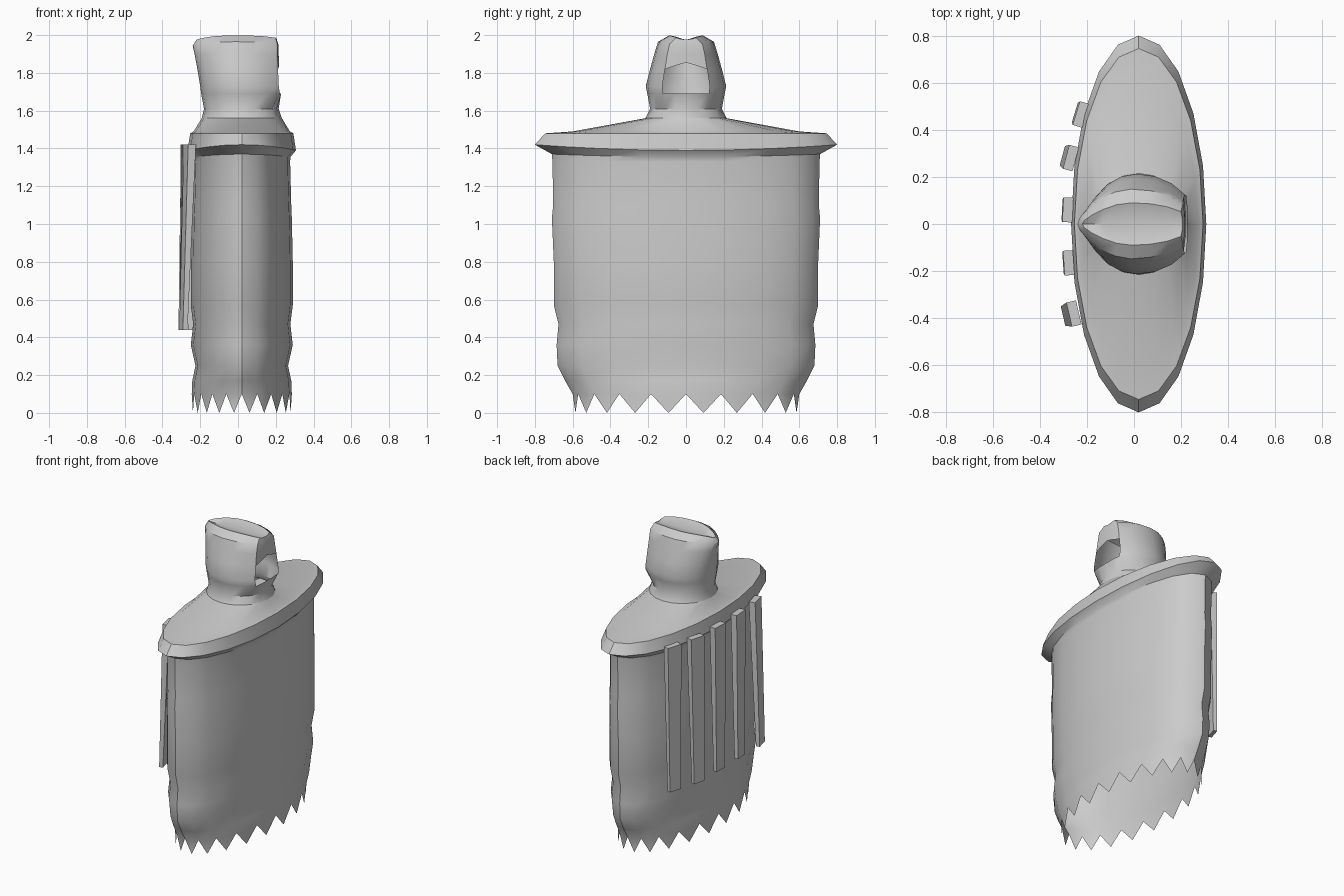
import bpy, bmesh
from math import sin, cos, pi, radians
from mathutils import Matrix, Vector

if "Cube" in bpy.data.objects:
    bpy.data.objects.remove(bpy.data.objects["Cube"])

N = 20
CX = 0.02


def finish(bm, name, angle=35, smooth=True):
    bmesh.ops.recalc_face_normals(bm, faces=bm.faces)
    me = bpy.data.meshes.new(name)
    bm.to_mesh(me)
    bm.free()
    ob = bpy.data.objects.new(name, me)
    bpy.context.collection.objects.link(ob)
    if smooth:
        bpy.ops.object.select_all(action='DESELECT')
        ob.select_set(True)
        bpy.context.view_layer.objects.active = ob
        bpy.ops.object.shade_smooth_by_angle(angle=radians(angle))
    return ob


def ring(bm, fn):
    return [bm.verts.new(fn(k, 2 * pi * k / N)) for k in range(N)]


def bridge(bm, a, b, skip=()):
    for k in range(N):
        if k not in skip:
            j = (k + 1) % N
            bm.faces.new((a[k], a[j], b[j], b[k]))


# Cloak: open elliptical shell (z, x radius, y radius, rise of z at the y ends)
profile = [(0.10, .265, .60, 0), (0.17, .262, .64, 0), (0.25, .245, .68, 0),
           (0.36, .270, .685, 0), (0.47, .257, .675, 0), (0.57, .270, .70, 0),
           (0.80, .270, .70, 0), (1.03, .265, .71, 0), (1.10, .262, .703, 0),
           (1.33, .256, .707, 0), (1.355, .258, .71, .015), (1.39, .287, .80, .03),
           (1.48, .273, .745, 0), (1.49, .255, .60, 0), (1.56, .212, .215, 0)]
bm = bmesh.new()
rings = [ring(bm, lambda k, t: (CX + a * cos(t), b * sin(t), z + dz * sin(t) ** 2))
         for z, a, b, dz in profile]
for lo, hi in zip(rings, rings[1:]):
    bridge(bm, lo, hi)
# Ragged hem: one tooth under every edge
hem = rings[0]
for k in range(N):
    p, q = hem[k], hem[(k + 1) % N]
    mid = (p.co + q.co) / 2
    bm.faces.new((p, q, bm.verts.new((mid.x, mid.y, 0))))
finish(bm, "cloak")

# Hood: (z, back x, front x, y radius, pinch towards a pointed back)
hood = [(1.56, -.192, .232, .215, 0), (1.61, -.18, .215, .19, 0),
        (1.69, -.195, .228, .205, .1), (1.73, -.20, .222, .213, .15),
        (1.82, -.215, .218, .19, .3), (1.90, -.23, .215, .168, .6),
        (1.965, -.24, .215, .148, .9), (1.998, -.22, .205, .09, 1)]
bm = bmesh.new()


def hood_point(row, k, t):
    z, back, front, b, pinch = row
    mid = (front + back) / 2
    half = (front - back) / 2
    c = cos(t)
    x = mid + half * c
    if c > 0 and z > 1.65:                       # flattened face side
        x = min(front, mid + half * c * 1.2)
    y = b * sin(t)
    if c < 0:
        y *= 1 - pinch * .45 * c * c             # pointed back
    if z == 1.82 and min(k, N - k) < 2:          # peak of the face opening
        z += (.035, .018)[min(k, N - k)]
    if z > 1.95:                                 # crown dips at both ends
        z -= .022 * abs(c) ** 3
    return (x, y, z)


rings = [ring(bm, lambda k, t: hood_point(r, k, t)) for r in hood]
for i, (lo, hi) in enumerate(zip(rings, rings[1:])):
    bridge(bm, lo, hi, skip=(0, 1, N - 1, N - 2) if i in (2, 3) else ())
# Creased crown: two halves meeting in a valley
bmesh.ops.delete(bm, geom=[v for v in bm.verts if not v.link_faces], context='VERTS')
top = rings[-1]
crease = [top[0]]
for k in range(1, N // 2):
    m = (top[k].co + top[N - k].co) / 2
    crease.append(bm.verts.new((m.x, 0, 1.97)))
crease.append(top[N // 2])
for k in range(N // 2):
    for a, b in ((top[k], top[k + 1]), (top[-k % N], top[N - k - 1])):
        vs = list(dict.fromkeys((a, b, crease[k + 1], crease[k])))
        bm.faces.new(vs)
finish(bm, "hood", 40)

# Hanging strips down the back: top centre x, y, yaw, outward lean
strips = [(-.225, .465, -17, .015), (-.268, .28, -15, .025), (-.281, .06, -3, .012),
          (-.277, -.165, 4, .012), (-.255, -.38, 13, .035)]
for i, (x, y, yaw, lean) in enumerate(strips):
    bm = bmesh.new()
    bmesh.ops.create_cube(bm, size=1)
    rot = Matrix.Rotation(radians(yaw), 3, 'Z')
    for v in bm.verts:
        low = v.co.z < 0
        t, w = (.025, .085) if low else (.042, .105)
        off = rot @ Vector((v.co.x * t - (lean if low else 0), v.co.y * w, 0))
        v.co = (x + off.x, y + off.y, .44 if low else 1.42)
    finish(bm, f"back_strip_{i + 1}", smooth=False)
